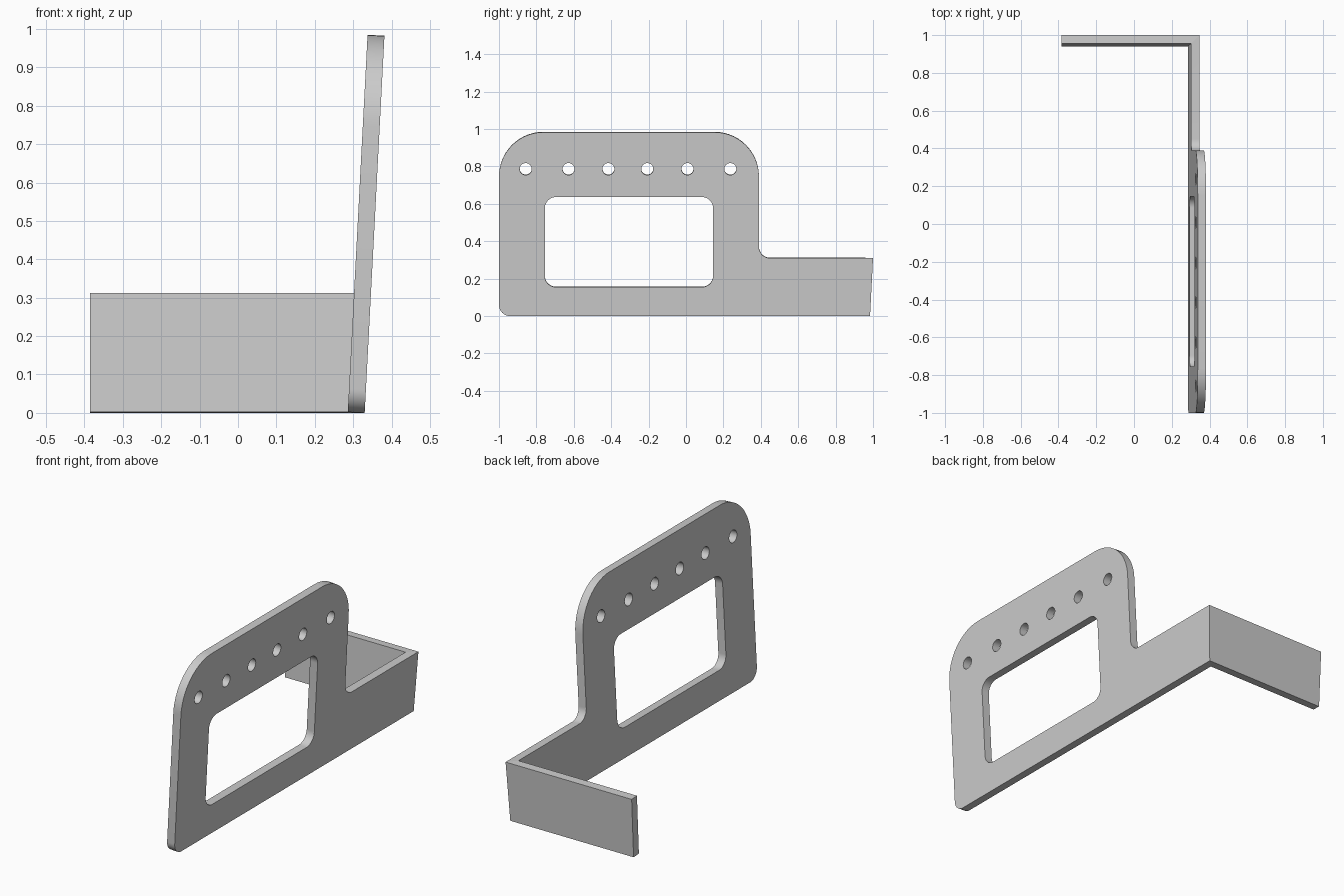
import bpy, bmesh, math
from mathutils import Vector, Matrix

cube = bpy.data.objects.get("Cube")
if cube:
    bpy.data.objects.remove(cube, do_unlink=True)

THICK = 0.044
LEAN = math.radians(3)
FLANGE_H = 0.31
END_LOW, END_HIGH = 0.984, 1.0

grey = bpy.data.materials.new("light grey")
grey.use_nodes = True
colour = (0.6, 0.6, 0.6, 1)
grey.diffuse_color = colour
grey.node_tree.nodes["Principled BSDF"].inputs["Base Color"].default_value = colour

# Plate space: x runs along the plate, y up its slope, z through its thickness
s, c = math.sin(LEAN), math.cos(LEAN)
frame = Matrix(((0, s, c, 0.308), (1, 0, 0, 0), (0, c, -s, 0.001), (0, 0, 0, 1)))


def rounded(corners, steps=14):
    """Outline from (x, y, radius) corners, each filleted with an arc."""
    out = []
    for i, (x, y, r) in enumerate(corners):
        p = Vector((x, y))
        if r == 0:
            out.append(p)
            continue
        a = (Vector(corners[i - 1][:2]) - p).normalized()
        b = (Vector(corners[(i + 1) % len(corners)][:2]) - p).normalized()
        half = a.angle(b) / 2
        centre = p + (a + b).normalized() * r / math.sin(half)
        start = p + a * r / math.tan(half) - centre
        end = p + b * r / math.tan(half) - centre
        sweep = start.angle(end)
        for k in range(steps + 1):
            t = k / steps
            out.append(centre + (start * math.sin((1 - t) * sweep)
                                 + end * math.sin(t * sweep)) / math.sin(sweep))
    return out


def circle(x, y, r, n=32):
    return [Vector((x + r * math.cos(math.tau * k / n),
                    y + r * math.sin(math.tau * k / n))) for k in range(n)]


def finish(name, bm):
    bmesh.ops.recalc_face_normals(bm, faces=bm.faces)
    mesh = bpy.data.meshes.new(name)
    bm.to_mesh(mesh)
    bm.free()
    mesh.materials.clear()
    mesh.materials.append(grey)
    obj = bpy.data.objects.new(name, mesh)
    bpy.context.collection.objects.link(obj)
    bpy.ops.object.select_all(action='DESELECT')
    obj.select_set(True)
    bpy.context.view_layer.objects.active = obj
    bpy.ops.object.shade_smooth_by_angle(angle=math.radians(30))
    return obj


# Side plate outline, window and row of holes
outlines = [
    rounded([(-1, 0, 0.06), (END_LOW, 0, 0), (END_HIGH, FLANGE_H, 0),
             (0.39, FLANGE_H, 0.06), (0.39, 0.984, 0.238), (-1, 0.984, 0.238)]),
    rounded([(-0.755, 0.155, 0.06), (0.145, 0.155, 0.06),
             (0.145, 0.637, 0.06), (-0.755, 0.637, 0.06)]),
]
for y in (-0.857, -0.628, -0.415, -0.207, 0.008, 0.237):
    outlines.append(circle(y, 0.787, 0.032))

curve = bpy.data.curves.new("plate_outline", 'CURVE')
curve.dimensions = '2D'
curve.fill_mode = 'BOTH'
curve.extrude = THICK / 2
for pts in outlines:
    spline = curve.splines.new('POLY')
    spline.points.add(len(pts) - 1)
    for point, p in zip(spline.points, pts):
        point.co = (p.x, p.y, 0, 1)
    spline.use_cyclic_u = True
helper = bpy.data.objects.new("plate_outline", curve)
bpy.context.collection.objects.link(helper)
bpy.context.view_layer.update()
solid = bpy.data.meshes.new_from_object(
    helper.evaluated_get(bpy.context.evaluated_depsgraph_get()))
bpy.data.objects.remove(helper, do_unlink=True)

bm = bmesh.new()
bm.from_mesh(solid)
bpy.data.meshes.remove(solid)
bmesh.ops.remove_doubles(bm, verts=bm.verts, dist=0.0001)
# Mitre the far end where the flange joins
for v in bm.verts:
    if v.co.x > 0.9 and v.co.z < 0:
        v.co.x -= THICK
bm.transform(frame)
finish("side_plate", bm)

# Back flange, mitred against the plate end
bm = bmesh.new()
rings = {}
for level, (end, up) in enumerate(((END_LOW, 0), (END_HIGH, FLANGE_H))):
    inner = frame @ Vector((end - THICK, up, -THICK / 2))
    outer = frame @ Vector((end, up, THICK / 2))
    far_outer = Vector((-0.385, outer.y, outer.z))
    far_inner = Vector((-0.385, inner.y, inner.z))
    rings[level] = [bm.verts.new(p) for p in (inner, outer, far_outer, far_inner)]
low, high = rings[0], rings[1]
bm.faces.new(low)
bm.faces.new(high)
for i in range(4):
    j = (i + 1) % 4
    bm.faces.new((low[i], low[j], high[j], high[i]))
finish("back_flange", bm)
